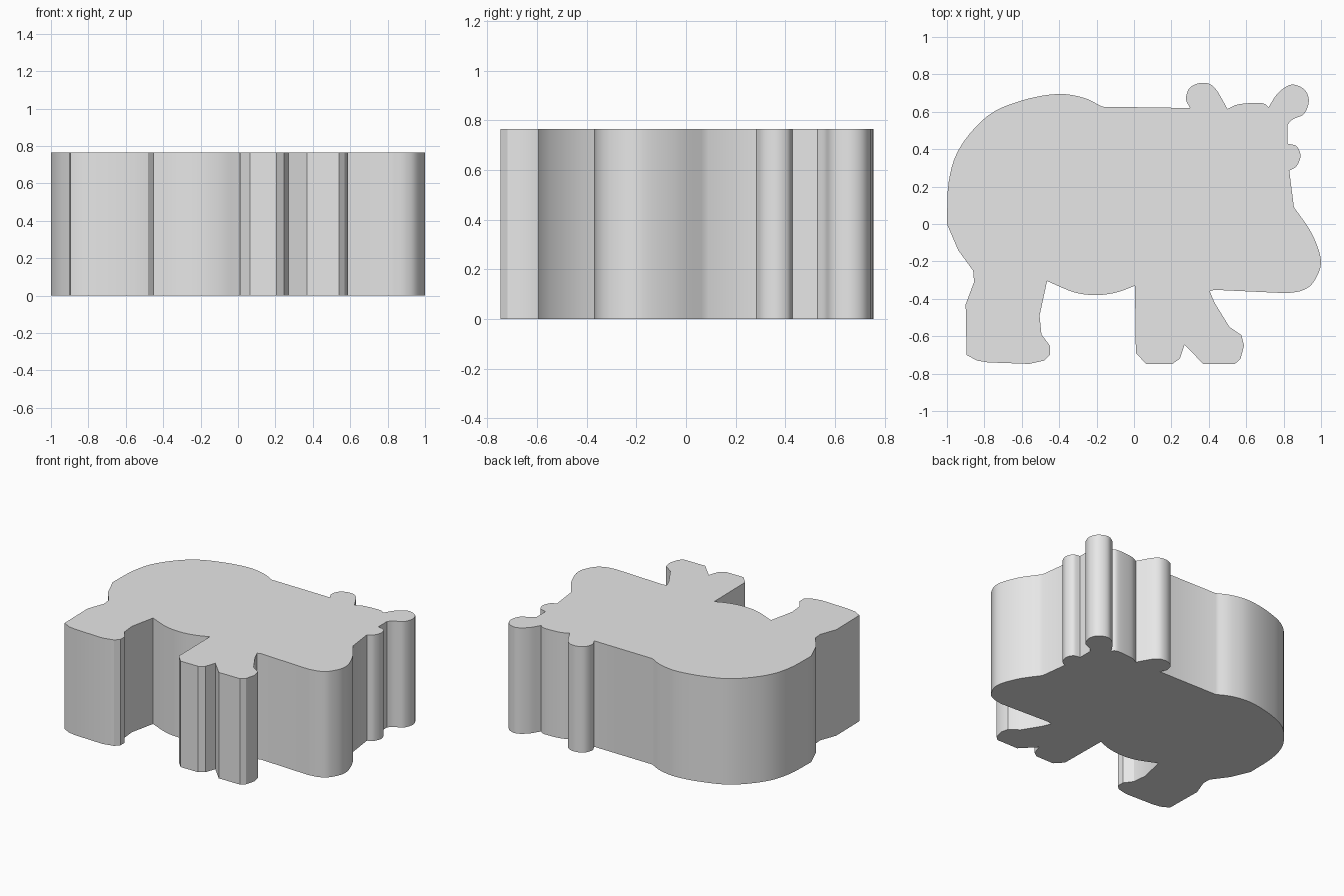
import bpy
import bmesh
from math import radians
from mathutils import Vector

HEIGHT = 0.765

default_cube = bpy.data.objects.get("Cube")
if default_cube:
    bpy.data.objects.remove(default_cube, do_unlink=True)


def rounded(points, steps=5):
    """Smooth run through the points; the last point is left to the next run."""
    pts = [Vector(p) for p in points]
    pts = [pts[0] * 2 - pts[1]] + pts + [pts[-1] * 2 - pts[-2]]
    run = []
    for before, start, end, after in zip(pts, pts[1:], pts[2:], pts[3:]):
        leave, arrive = (end - before) / 2, (after - start) / 2
        for step in range(steps):
            t = step / steps
            run.append(start * (1 + 2 * t) * (1 - t) ** 2
                       + leave * t * (1 - t) ** 2
                       + end * t * t * (3 - 2 * t)
                       + arrive * t * t * (t - 1))
    return run


def straight(points):
    """Faceted run; the last point is left to the next run."""
    return [Vector(p) for p in points[:-1]]


def make_material(name, colour):
    material = bpy.data.materials.new(name)
    material.use_nodes = True
    material.diffuse_color = colour
    shader = next(n for n in material.node_tree.nodes if n.type == "BSDF_PRINCIPLED")
    shader.inputs["Base Color"].default_value = colour
    return material


def extrude_outline(name, outline, height, material):
    """Flat slab with the given outline, standing on the ground."""
    bm = bmesh.new()
    base = bm.faces.new([bm.verts.new((p.x, p.y, 0)) for p in outline])
    raised = bmesh.ops.extrude_face_region(bm, geom=[base], use_keep_orig=True)
    top = [v for v in raised["geom"] if isinstance(v, bmesh.types.BMVert)]
    bmesh.ops.translate(bm, verts=top, vec=(0, 0, height))
    bmesh.ops.recalc_face_normals(bm, faces=bm.faces[:])
    mesh = bpy.data.meshes.new(name)
    bm.to_mesh(mesh)
    bm.free()
    mesh.materials.append(material)
    obj = bpy.data.objects.new(name, mesh)
    bpy.context.collection.objects.link(obj)
    return obj


# Rump and back, ending at the joint with the first ear
rump = rounded([(-1, 0), (-.99, .23), (-.93, .41), (-.78, .58), (-.6, .66),
                (-.41, .695), (-.27, .675), (-.17, .627)])
back = straight([(-.17, .627), (.3, .62)])

# Ears with the crown between them
rear_ear = rounded([(.3, .62), (.278, .67), (.3, .73), (.365, .755),
                    (.43, .73), (.5, .615)])
crown = rounded([(.5, .615), (.56, .64), (.68, .647), (.72, .625)])
front_ear = rounded([(.72, .625), (.77, .7), (.84, .745), (.91, .72),
                     (.935, .66), (.91, .59), (.85, .56), (.82, .53)])

# Brow bump and muzzle
brow = straight([(.82, .53), (.82, .43)])
bump = rounded([(.82, .43), (.87, .415), (.89, .365), (.87, .31), (.83, .285)])
bridge = straight([(.83, .285), (.855, .09)])
muzzle = rounded([(.855, .09), (.95, -.05), (1, -.2), (.96, -.31),
                  (.9, -.355), (.82, -.37)])
chin = straight([(.82, -.37), (.43, -.352), (.405, -.36)])

# Front legs with the notch between the paws
front_legs = straight([(.405, -.36), (.43, -.42), (.51, -.55), (.575, -.595),
                       (.588, -.65), (.57, -.72), (.54, -.748), (.37, -.748),
                       (.27, -.645), (.245, -.72), (.205, -.748),
                       (.065, -.748), (.01, -.69), (.005, -.33)])

# Belly
belly = rounded([(.005, -.33), (-.09, -.365), (-.2, -.38), (-.32, -.365),
                 (-.465, -.305)])

# Hind leg back up to the rump
hind_leg = straight([(-.465, -.305), (-.505, -.49), (-.495, -.59),
                     (-.45, -.65), (-.45, -.7), (-.48, -.73), (-.56, -.748),
                     (-.78, -.74), (-.84, -.73), (-.895, -.7), (-.9, -.43),
                     (-.855, -.31), (-.86, -.25), (-.94, -.14), (-1, 0)])

outline = (rump + back + rear_ear + crown + front_ear + brow + bump + bridge
           + muzzle + chin + front_legs + belly + hind_leg)

grey = make_material("plain grey", (0.8, 0.8, 0.8, 1))
bear = extrude_outline("bear_block", outline, HEIGHT, grey)

# Rounded walls shade smoothly, corners and rims stay sharp
bpy.ops.object.select_all(action="DESELECT")
bear.select_set(True)
bpy.context.view_layer.objects.active = bear
bpy.ops.object.shade_smooth_by_angle(angle=radians(30))
